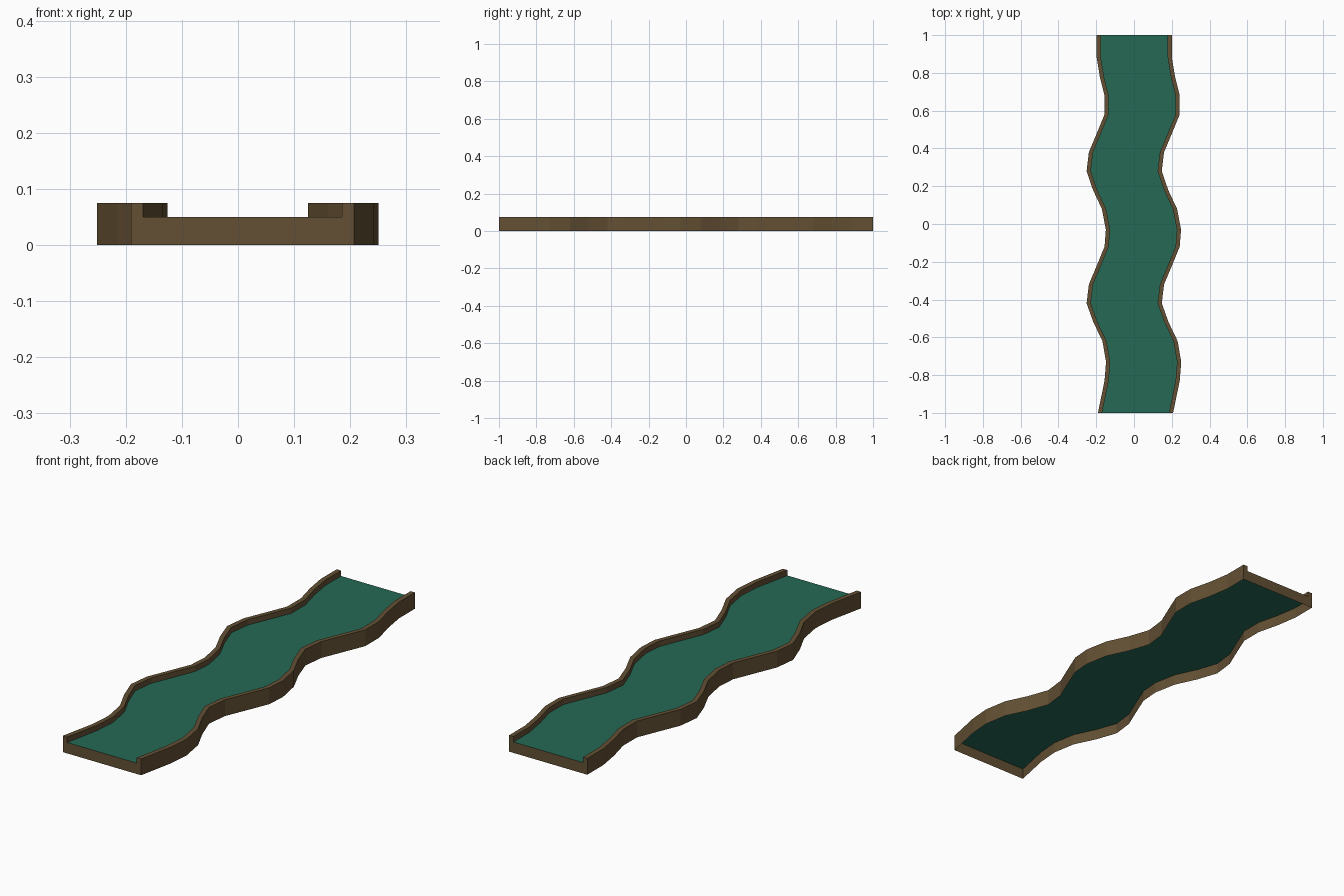
import bpy, bmesh

if "Cube" in bpy.data.objects:
    bpy.data.objects.remove(bpy.data.objects["Cube"])

# Centreline (y, x offset) of the winding lane, front to back
PATH = [(-1, .008), (-.83, .043), (-.73, .051), (-.62, .032), (-.52, -.016),
        (-.42, -.052), (-.32, -.040), (-.22, .002), (-.12, .043), (-.03, .050),
        (.08, .029), (.18, -.018), (.28, -.052), (.38, -.040), (.48, .002),
        (.58, .043), (.68, .043), (.78, .018), (.885, .001), (1, .001)]
OUTER, INNER = .199, .177       # half widths outside and inside the kerbs
FLOOR_Z, TOP_Z = .05, .075


def material(name, colour):
    m = bpy.data.materials.new(name)
    m.diffuse_color = (*colour, 1)
    m.use_nodes = True
    m.node_tree.nodes["Principled BSDF"].inputs["Base Color"].default_value = m.diffuse_color
    return m


def add_object(name, bm, mat):
    mesh = bpy.data.meshes.new(name)
    bm.to_mesh(mesh)
    bm.free()
    mesh.materials.append(mat)
    bpy.context.collection.objects.link(bpy.data.objects.new(name, mesh))


def sweep(bm, profile):
    """Sweep an open (x, z) profile along the path; return vertex rows."""
    rows = [[bm.verts.new((c + x, y, z)) for x, z in profile] for y, c in PATH]
    for a, b in zip(rows, rows[1:]):
        for i in range(len(profile) - 1):
            bm.faces.new((a[i], a[i + 1], b[i + 1], b[i]))
    return rows


green = material("felt green", (.018, .140, .090))
brown = material("wood brown", (.125, .080, .034))

# Playing surface
bm = bmesh.new()
sweep(bm, [(-OUTER, FLOOR_Z), (OUTER, FLOOR_Z)])
add_object("lane_floor", bm, green)

# Side walls with raised kerbs, hollow underneath
for name, s in (("left_wall", -1), ("right_wall", 1)):
    profile = [(s * INNER, FLOOR_Z), (s * INNER, TOP_Z),
               (s * OUTER, TOP_Z), (s * OUTER, FLOOR_Z), (s * OUTER, 0)]
    bm = bmesh.new()
    rows = sweep(bm, profile)
    bm.faces.new(rows[0][:4])
    bm.faces.new(rows[-1][3::-1])
    if s < 0:
        bmesh.ops.reverse_faces(bm, faces=bm.faces[:])
    # kerb end caps face outwards along y
    bm.normal_update()
    for f in bm.faces:
        c = f.calc_center_median()
        if abs(f.normal.y) > .99 and f.normal.y * c.y < 0:
            f.normal_flip()
    add_object(name, bm, brown)

# End boards below the playing surface
for name, (y, c), s in (("front_board", PATH[0], 1), ("back_board", PATH[-1], -1)):
    bm = bmesh.new()
    corners = [(-s, 0), (s, 0), (s, FLOOR_Z), (-s, FLOOR_Z)]
    bm.faces.new([bm.verts.new((c + k * OUTER, y, z)) for k, z in corners])
    add_object(name, bm, brown)
